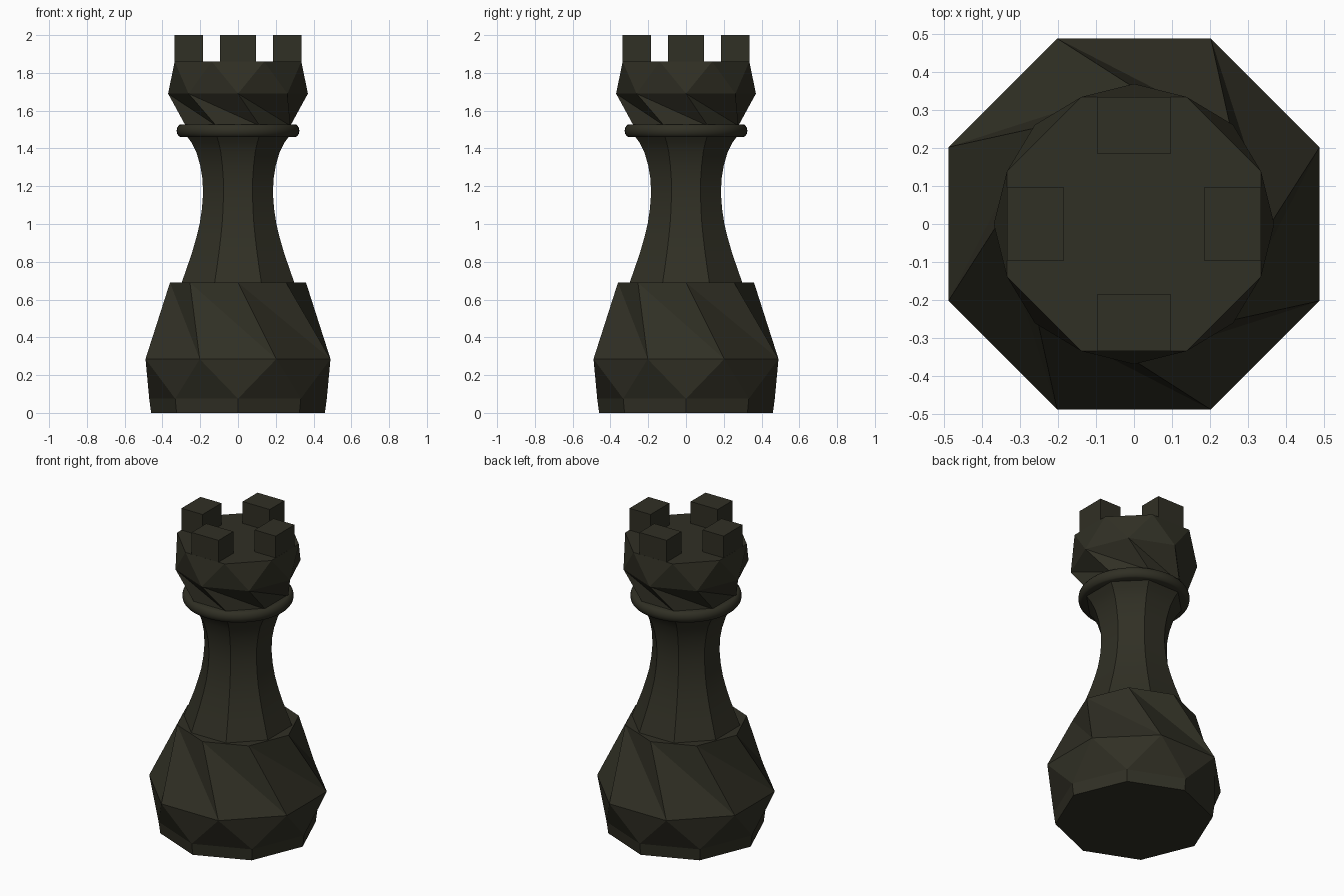
import bpy, bmesh, math

if "Cube" in bpy.data.objects:
    bpy.data.objects.remove(bpy.data.objects["Cube"])

mat = bpy.data.materials.new("dark olive")
mat.diffuse_color = (0.030, 0.029, 0.018, 1)
mat.use_nodes = True
mat.node_tree.nodes["Principled BSDF"].inputs["Base Color"].default_value = mat.diffuse_color


def finish(bm, name, smooth_angle=None):
    bmesh.ops.recalc_face_normals(bm, faces=bm.faces)
    me = bpy.data.meshes.new(name)
    bm.to_mesh(me)
    bm.free()
    me.materials.append(mat)
    ob = bpy.data.objects.new(name, me)
    bpy.context.collection.objects.link(ob)
    if smooth_angle:
        me.shade_smooth()
        me.set_sharp_from_angle(angle=math.radians(smooth_angle))
    return ob


def loft(name, rings, modes, n=8, smooth_angle=None):
    """rings: (radius, z, rotation in steps); modes: how each ring joins the next."""
    bm = bmesh.new()
    loops = []
    for r, z, off in rings:
        angs = [(i + off) * 2 * math.pi / n for i in range(n)]
        loops.append([bm.verts.new((r * math.cos(a), r * math.sin(a), z)) for a in angs])
    for lo, up, mode in zip(loops, loops[1:], modes):
        for i in range(n):
            j = (i + 1) % n
            if mode == "straight":
                bm.faces.new((lo[i], lo[j], up[j], up[i]))
            elif mode == "zigzag":      # upper ring turned half a step forward
                bm.faces.new((lo[i], lo[j], up[i]))
                bm.faces.new((up[i], lo[j], up[j]))
            else:                       # twisted facets with a long diagonal
                bm.faces.new((up[i], lo[i], lo[j]))
                bm.faces.new((up[i], lo[j], up[j]))
    bm.faces.new(loops[0][::-1])
    bm.faces.new(loops[-1])
    return finish(bm, name, smooth_angle)


# Faceted foot
loft("base", [(0.46, 0, 0), (0.47, 0.075, 0), (0.53, 0.285, 0.5), (0.36, 0.69, 0)],
     ["straight", "zigzag", "twist"])

# Octagonal concave neck, smooth along its height (half-widths across flats)
profile = [(0.305, 0.67), (0.298, 0.69), (0.27, 0.77), (0.243, 0.85), (0.22, 0.93),
           (0.203, 1.0), (0.191, 1.08), (0.185, 1.16), (0.188, 1.24), (0.2, 1.31),
           (0.22, 1.38), (0.245, 1.43), (0.275, 1.47)]
k = math.cos(math.pi / 8)
loft("neck", [(w / k, z, 0.5) for w, z in profile],
     ["straight"] * (len(profile) - 1), smooth_angle=30)

# Rounded collar
collar = [(0.20, 1.46), (0.305, 1.46)]
for i in range(1, 6):
    a = math.radians(-90 + 30 * i)
    collar.append((0.300 + 0.025 * math.cos(a), 1.494 + 0.034 * math.sin(a)))
collar += [(0.305, 1.528), (0.20, 1.528)]
loft("collar", [(r, z, 0) for r, z in collar],
     ["straight"] * (len(collar) - 1), n=48, smooth_angle=50)

# Faceted head
loft("head", [(0.30, 1.52, 0.5), (0.37, 1.69, 0), (0.363, 1.86, 0.5)],
     ["twist", "zigzag"])

# Four battlement blocks
for i in range(4):
    a = i * math.pi / 2
    bm = bmesh.new()
    bmesh.ops.create_cube(bm, size=1)
    tangent = 0.192
    for v in bm.verts:
        x, y = 0.26 + v.co.x * 0.15, v.co.y * tangent
        v.co = (x * math.cos(a) - y * math.sin(a),
                x * math.sin(a) + y * math.cos(a),
                1.925 + v.co.z * 0.15)
    finish(bm, f"battlement_{i + 1}")
